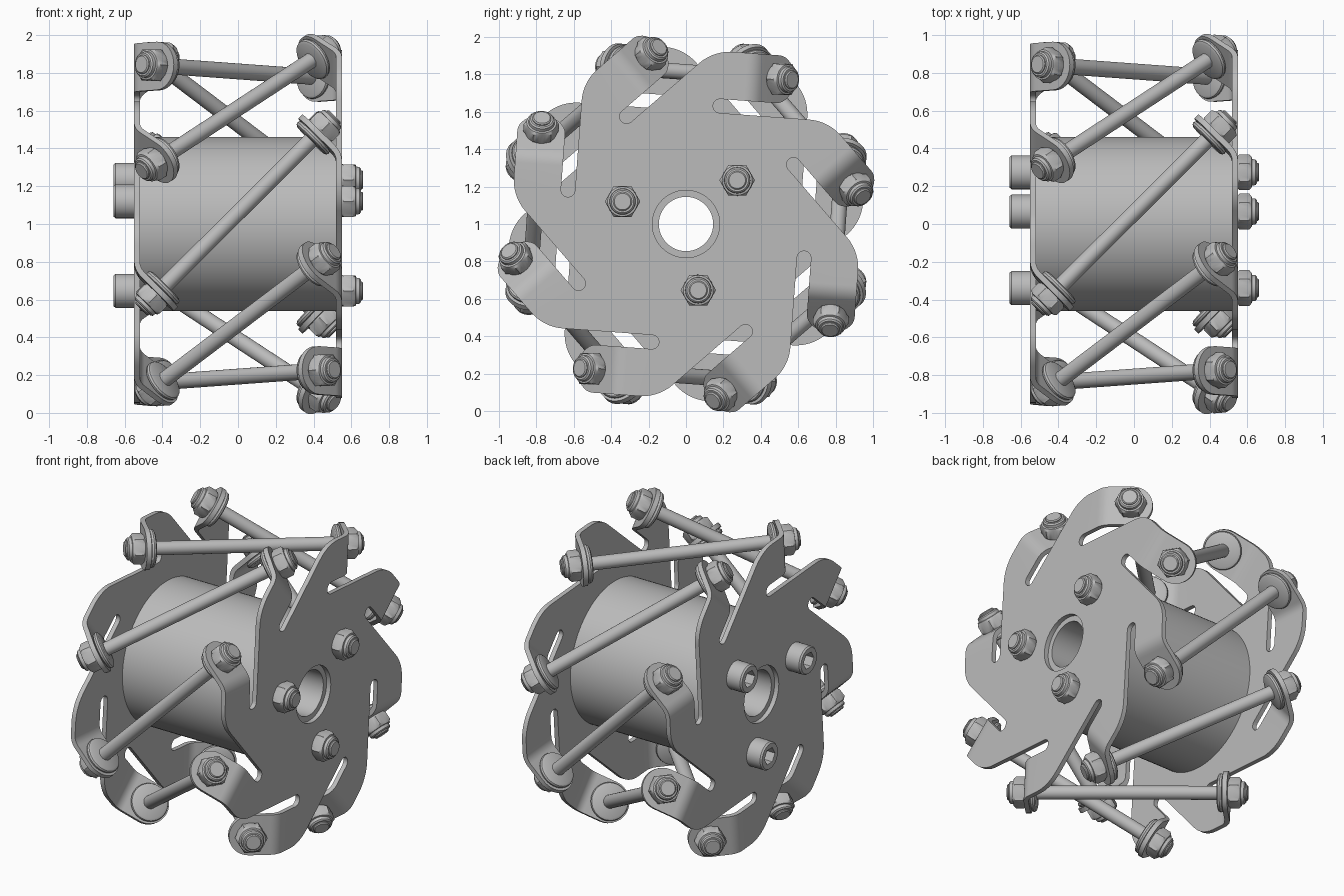
import bpy, bmesh
from math import sin, cos, pi, radians, sqrt
from mathutils import Vector, Matrix

cube = bpy.data.objects.get("Cube")
if cube:
    bpy.data.objects.remove(cube)

steel = bpy.data.materials.new("grey steel")
steel.use_nodes = True
grey = (0.5, 0.5, 0.5, 1)
steel.diffuse_color = grey
steel.node_tree.nodes["Principled BSDF"].inputs["Base Color"].default_value = grey

CENTRE = Vector((0, 0, 1))
ARMS = 8
FIRST = radians(-4.2)      # angle of the first arm
ROD_R = 0.81               # distance of the rods from the wheel axis
PLATE_X, THICK = 0.535, 0.03
SLIT_IN, TAB_IN, TAB_OUT, SLIT_END = 0.605, 0.68, 0.936, 0.135
BEND_V, BEND_R, BEND = 0.264, 0.1, pi / 4


def make_mesh(name, bm):
    bmesh.ops.remove_doubles(bm, verts=bm.verts, dist=1e-4)
    bmesh.ops.recalc_face_normals(bm, faces=bm.faces)
    mesh = bpy.data.meshes.new(name)
    bm.to_mesh(mesh)
    bm.free()
    mesh.materials.append(steel)
    mesh.shade_smooth()
    mesh.set_sharp_from_angle(angle=radians(30))
    return mesh


def add(name, mesh, matrix):
    obj = bpy.data.objects.new(name, mesh)
    obj.matrix_world = matrix
    bpy.context.collection.objects.link(obj)
    return obj


def lathe(name, profile, segs=36, closed=False):
    """Turn (radius, height[, 'hex']) points round z; 'hex' makes that ring six-sided."""
    bm = bmesh.new()
    rings = []
    for r, h, *kind in profile:
        ring = []
        for i in range(segs):
            a = 2 * pi * i / segs
            k = cos(pi / 6) / cos(a % (pi / 3) - pi / 6) if kind else 1
            ring.append(bm.verts.new((r * k * cos(a), r * k * sin(a), h)))
        rings.append(ring)
    pairs = list(zip(rings, rings[1:]))
    if closed:
        pairs.append((rings[-1], rings[0]))
    for a, b in pairs:
        for i in range(segs):
            j = (i + 1) % segs
            bm.faces.new((a[i], a[j], b[j], b[i]))
    return make_mesh(name, bm)


def arm_axes(k):
    """Outward and tangential directions of arm k."""
    t = FIRST + k * 2 * pi / ARMS
    return Vector((0, cos(t), sin(t))), Vector((0, sin(t), -cos(t)))


def along(pos, direction):
    return Matrix.Translation(pos) @ direction.to_track_quat('Z', 'Y').to_matrix().to_4x4()


def arc(cu, cv, r, start, end, n):
    """Arc points in degrees, in the (outward, tangential) plane."""
    return [(cu + r * cos(radians(start + (end - start) * i / n)),
             cv + r * sin(radians(start + (end - start) * i / n))) for i in range(n + 1)]


# One sector of the pinwheel plate, laid flat
def sector_outline():
    half = (TAB_OUT - TAB_IN) / 2
    slit = (TAB_IN - SLIT_IN) / 2
    corner_v = TAB_OUT - SLIT_IN * sqrt(2)
    fillet = 0.25
    c = cos(pi / 4)
    pts = [((SLIT_IN + SLIT_END) * c, (SLIT_END - SLIT_IN) * c)]
    pts += arc(TAB_OUT - fillet, corner_v + fillet * (sqrt(2) - 1), fillet, -45, 0, 8)
    pts += arc(TAB_IN + half, 0.464, half, 0, 180, 16)
    pts += arc(SLIT_IN + slit, SLIT_END, slit, 0, -180, 8)
    pts += arc(0, 0, 0.18, 12.58, -32.42, 6)
    return pts


# Fold the tab inwards, keeping the sheet thickness
def fold(t, v):
    if v <= BEND_V:
        return PLATE_X + t, v
    a = min((v - BEND_V) / BEND_R, BEND)
    rest = max(0, v - BEND_V - BEND_R * BEND)
    x = PLATE_X - BEND_R * (1 - cos(a)) - rest * sin(a) + t * cos(a)
    return x, BEND_V + BEND_R * sin(a) + rest * cos(a) + t * sin(a)


def plate(name, side):
    bm = bmesh.new()
    for k in range(ARMS):
        out, tan = arm_axes(k)
        part = bmesh.new()
        part.faces.new([part.verts.new((0, u, v)) for u, v in sector_outline()])
        for i in range(7):
            bmesh.ops.bisect_plane(part, geom=part.verts[:] + part.edges[:] + part.faces[:],
                                   plane_co=(0, 0, BEND_V + BEND_R * BEND * i / 6),
                                   plane_no=(0, 0, 1))
        part.verts.index_update()
        layers = []
        for t in (-THICK / 2, THICK / 2):
            layer = []
            for p in part.verts:
                x, v = fold(t, p.co.z)
                layer.append(bm.verts.new(Vector((side * x, 0, 0)) + out * p.co.y + tan * side * v))
            layers.append(layer)
        for f in part.faces:
            for layer in layers:
                bm.faces.new([layer[p.index] for p in f.verts])
        # Rim faces, leaving the seams between sectors open
        seam_in, seam_out = 0.18, sqrt(SLIT_IN ** 2 + SLIT_END ** 2)
        for e in part.edges:
            r = sorted(sqrt(p.co.y ** 2 + p.co.z ** 2) for p in e.verts)
            seam = abs(r[0] - seam_in) < 1e-3 and abs(r[1] - seam_out) < 1e-3
            if e.is_boundary and not seam:
                a, b = (p.index for p in e.verts)
                bm.faces.new((layers[0][a], layers[0][b], layers[1][b], layers[1][a]))
        part.free()
    add(name, make_mesh(name, bm), Matrix.Translation(CENTRE))


plate("left_plate", 1)
plate("right_plate", -1)

# Central hub with its bore
X = Vector((1, 0, 0))
hub = lathe("hub", [(0.145, -0.52), (0.46, -0.52), (0.46, 0.52), (0.145, 0.52)], 96, True)
add("hub", hub, along(CENTRE, X))

# Shared fastener shapes
nut = lathe("lock_nut", [(0, 0), (0.083, 0), (0.095, 0.01, 'hex'), (0.095, 0.062, 'hex'),
                         (0.08, 0.075), (0.07, 0.077), (0.068, 0.095), (0.06, 0.102),
                         (0.05, 0.102), (0.05, 0.108), (0.044, 0.114), (0, 0.114)])
washer = lathe("washer", [(0, 0), (0.1, 0), (0.113, 0.007), (0.117, 0.018),
                          (0.113, 0.03), (0.1, 0.036), (0, 0.036)])
head = lathe("cap_head", [(0, 0), (0.09, 0), (0.09, 0.1), (0.082, 0.11), (0.056, 0.11),
                          (0.054, 0.108, 'hex'), (0.054, 0.05, 'hex'), (0, 0.05)])
rod = lathe("rod", [(0, -0.62), (0.042, -0.62), (0.042, 0.62), (0, 0.62)], 32)

# Slanted rods, each with a washer inside and a nut outside both tabs
for k in range(ARMS):
    out, tan = arm_axes(k)
    mid = CENTRE + out * ROD_R
    d = (X + tan).normalized()
    add(f"rod_{k + 1}", rod, along(mid, d))
    for side, label in ((1, "left"), (-1, "right")):
        add(f"{label}_washer_{k + 1}", washer, along(mid + d * side * 0.544, d * side))
        add(f"{label}_nut_{k + 1}", nut, along(mid + d * side * 0.61, d * side))

# Three bolts clamping the plates to the hub
for k in range(3):
    a = radians(40.5 + 120 * k)
    pos = CENTRE + Vector((0, cos(a), sin(a))) * 0.36
    add(f"hub_nut_{k + 1}", nut, along(pos + X * 0.548, X))
    add(f"hub_bolt_head_{k + 1}", head, along(pos - X * 0.548, -X))
